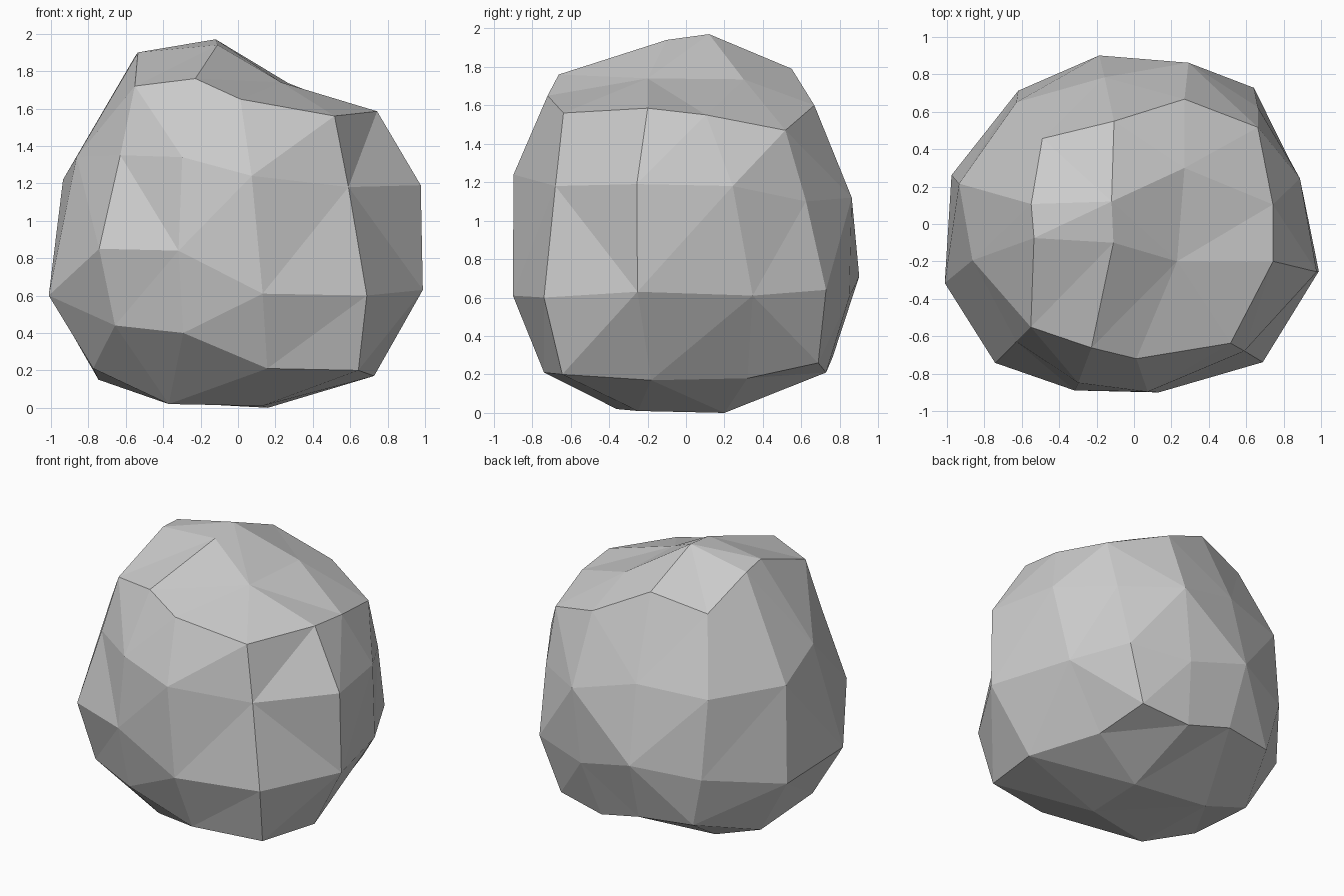
import bpy, bmesh
from math import cos, sin, radians

# Boulder columns, anticlockwise from the front-left corner:
# top angle, bottom angle, then radius and height at four levels going down
COLUMNS = [
    (225, 225, (.78, 1.72), (.89, 1.35), (1.05, .85), (.93, .44)),
    (251, 250, (.70, 1.76), (.90, 1.34), (.945, .84), (.855, .40)),
    (271, 282, (.72, 1.65), (.90, 1.24), (.91, .61), (.755, .21)),
    (309, 315, (.82, 1.56), (.90, 1.18), (1.01, .60), (.91, .20)),
    (345, 346, (.77, 1.585), (1.01, 1.19), (1.02, .63), (.75, .17)),
    (368, 390, (.75, 1.55), (.92, 1.18), (.90, .61), (.64, .18)),
    (38, 54, (.84, 1.47), (.91, 1.10), (.97, .64), (.85, .26)),
    (68, 78, (.72, 1.60), (.91, 1.12), (.88, .60), (.745, .21)),
    (101, 102, (.56, 1.79), (.80, 1.24), (.92, .71), (.78, .29)),
    (137, 128, (.67, 1.70), (.905, 1.20), (.944, .65), (.87, .30)),
    (169, 163, (.56, 1.88), (.96, 1.22), (1.01, .55), (.78, .15)),
    (188, 202, (.54, 1.90), (.885, 1.34), (1.06, .60), (.835, .21)),
]
# Inner corners of the top and bottom caps
TOP = [(-.11, -.10, 1.94), (.23, -.20, 1.74), (.27, .30, 1.735), (-.12, .12, 1.97)]
BOTTOM = [(-.37, -.36, .02), (.13, -.25, .01), (.16, .20, 0), (-.40, .24, .03)]

bm = bmesh.new()

# Rings around the sides
rings = []
for level in range(4):
    ring = []
    for col in COLUMNS:
        a = radians(col[0] + (col[1] - col[0]) * level / 3)
        r, z = col[2 + level]
        ring.append(bm.verts.new((r * cos(a), r * sin(a), z)))
    rings.append(ring)
for up, low in zip(rings, rings[1:]):
    for i in range(12):
        j = (i + 1) % 12
        bm.faces.new((low[i], low[j], up[j], up[i]))


# Caps of three by three faces
def cap(ring, inner):
    a, b, c, d = [bm.verts.new(p) for p in inner]
    grid = [ring[0:4], [ring[11], a, b, ring[4]],
            [ring[10], d, c, ring[5]], [ring[9], ring[8], ring[7], ring[6]]]
    for r0, r1 in zip(grid, grid[1:]):
        for i in range(3):
            bm.faces.new((r0[i], r0[i + 1], r1[i + 1], r1[i]))


cap(rings[0], TOP)
cap(rings[3], BOTTOM)

# Flat facets
bmesh.ops.recalc_face_normals(bm, faces=bm.faces[:])
bmesh.ops.triangulate(bm, faces=bm.faces[:])
mesh = bpy.data.meshes.new("boulder")
bm.to_mesh(mesh)
bm.free()
boulder = bpy.data.objects.new("boulder", mesh)
bpy.context.collection.objects.link(boulder)
